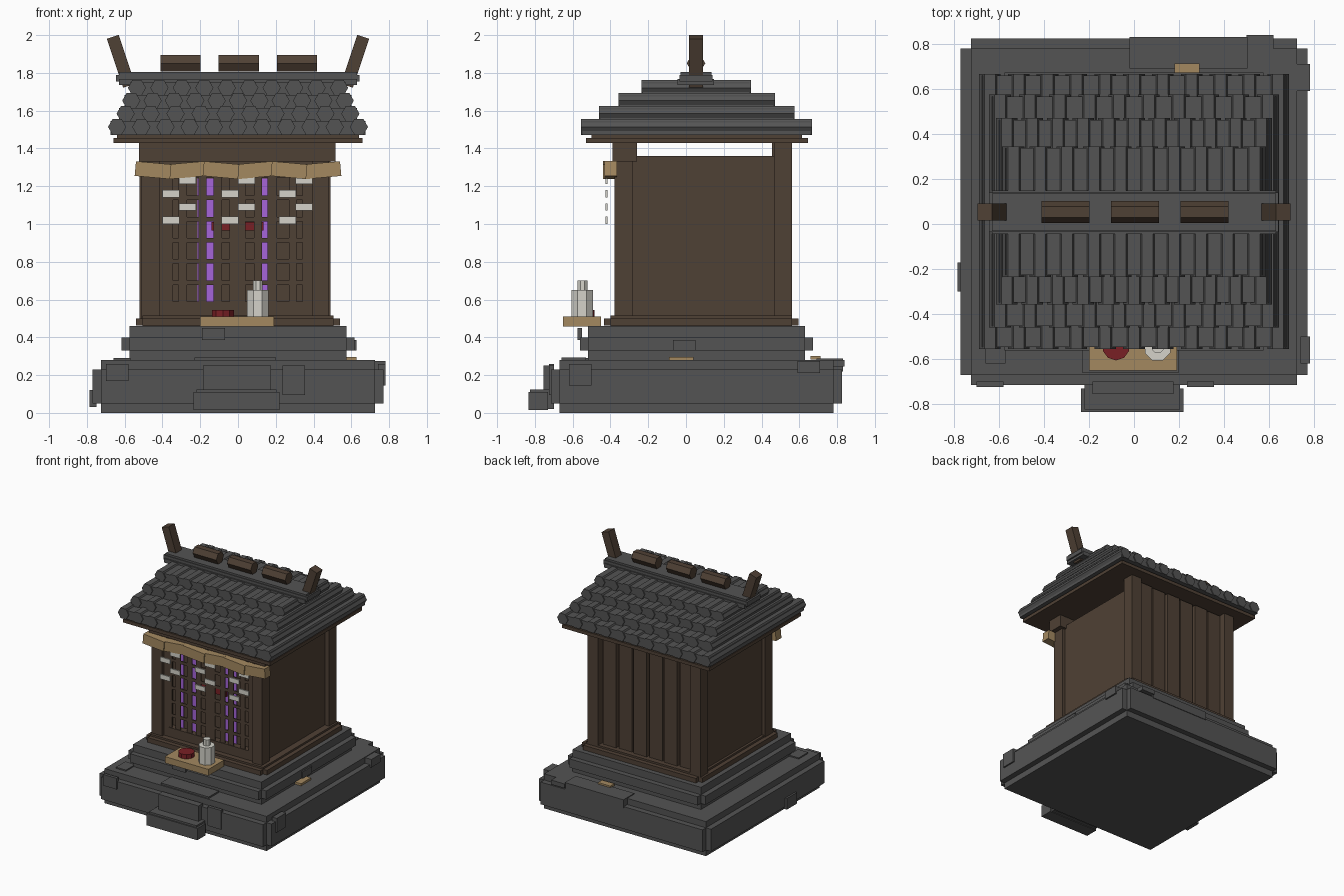
import bpy, bmesh, math
from mathutils import Matrix, Vector

if "Cube" in bpy.data.objects:
    bpy.data.objects.remove(bpy.data.objects["Cube"], do_unlink=True)


def material(name, rgb):
    m = bpy.data.materials.new(name)
    m.use_nodes = True
    m.diffuse_color = (*rgb, 1)
    m.node_tree.nodes["Principled BSDF"].inputs["Base Color"].default_value = (*rgb, 1)
    return m


STONE = material("dark grey stone", (0.088, 0.088, 0.088))
WOOD = material("brown wood", (0.078, 0.052, 0.035))
STRAW = material("straw tan", (0.37, 0.25, 0.118))
PAPER = material("off white", (0.66, 0.65, 0.59))
PURPLE = material("purple cloth", (0.38, 0.13, 0.70))
RED = material("lacquer red", (0.19, 0.014, 0.018))


def finish(name, bm, mat):
    bmesh.ops.recalc_face_normals(bm, faces=bm.faces)
    me = bpy.data.meshes.new(name)
    bm.to_mesh(me)
    bm.free()
    me.materials.append(mat)
    ob = bpy.data.objects.new(name, me)
    bpy.context.collection.objects.link(ob)


def boxes(name, mat, items):
    """Each item: x0, x1, y0, y1, z0, z1 and optionally a tilt about y."""
    bm = bmesh.new()
    for x0, x1, y0, y1, z0, z1, *tilt in items:
        mid = Vector(((x0 + x1) / 2, (y0 + y1) / 2, (z0 + z1) / 2))
        rot = Matrix.Rotation(tilt[0] if tilt else 0, 4, 'Y')
        mat4 = Matrix.Translation(mid) @ rot @ Matrix.Diagonal((x1 - x0, y1 - y0, z1 - z0, 1))
        bmesh.ops.create_cube(bm, size=1, matrix=mat4)
    finish(name, bm, mat)


def prisms(name, mat, items, axis, sides=6):
    """Each item: centre, radius, length of a prism along the given axis."""
    turn = {'X': Matrix.Rotation(math.pi / 2, 4, 'Y'),
            'Y': Matrix.Rotation(math.pi / 2, 4, 'X'),
            'Z': Matrix.Identity(4)}[axis]
    phase = {'X': math.pi / 2, 'Y': 0, 'Z': math.pi / sides}[axis]
    bm = bmesh.new()
    for c, r, length in items:
        rings = []
        for end in (-0.5, 0.5):
            ring = []
            for i in range(sides):
                a = 2 * math.pi * i / sides + phase
                p = turn @ Vector((r * math.cos(a), r * math.sin(a), end * length))
                ring.append(bm.verts.new(Vector(c) + p))
            bm.faces.new(ring)
            rings.append(ring)
        for i in range(sides):
            j = (i + 1) % sides
            bm.faces.new((rings[0][i], rings[0][j], rings[1][j], rings[1][i]))
    finish(name, bm, mat)


def stepped_slab(name, mat, x, y0, y1, z0, z1, lip, band):
    """Block with notched edges: a core and two crossing wider bands."""
    b0, b1 = band
    boxes(name, mat, [(-x, x, y0, y1, z0, z1),
                      (-x - lip, x + lip, y0, y1, b0, b1),
                      (-x, x, y0 - lip, y1 + lip, b0, b1)])


# Stone base, tiers and front steps
stepped_slab("stone_base", STONE, 0.725, -0.67, 0.78, 0, 0.28, 0.045, (0.05, 0.23))
stepped_slab("stone_tier", STONE, 0.575, -0.52, 0.63, 0.28, 0.46, 0.042, (0.33, 0.40))
stepped_slab("floor_sill", WOOD, 0.505, -0.40, 0.56, 0.46, 0.515, 0.035, (0.462, 0.50))
boxes("front_steps", STONE, [(-0.235, 0.22, -0.835, -0.73, 0.015, 0.11),
                             (-0.22, 0.205, -0.825, -0.70, 0.02, 0.125),
                             (-0.185, 0.175, -0.755, -0.70, 0.125, 0.25)])

# Uneven stones set into the base
boxes("base_stones", STONE, [
    (-0.70, -0.58, -0.725, -0.70, 0.17, 0.26), (0.235, 0.355, -0.725, -0.70, 0.095, 0.25),
    (0.74, 0.782, -0.62, -0.50, 0.145, 0.26), (0.70, 0.782, 0.59, 0.71, 0.21, 0.275),
    (-0.785, -0.75, -0.30, -0.17, 0.03, 0.12), (0.50, 0.62, 0.76, 0.84, 0.245, 0.28),
    (-0.02, 0.505, 0.69, 0.83, 0.22, 0.287), (-0.23, 0.20, -0.66, -0.53, 0.27, 0.293),
    (-0.66, -0.57, -0.62, -0.50, 0.27, 0.29), (-0.19, -0.07, -0.575, -0.55, 0.385, 0.45),
    (0.59, 0.628, -0.07, 0.05, 0.33, 0.385)])
boxes("fallen_leaves", STRAW, [(0.18, 0.29, 0.66, 0.712, 0.283, 0.30),
                               (0.57, 0.628, -0.09, 0.04, 0.279, 0.297)])

# Corner posts, walls and beams
boxes("corner_posts", WOOD, [(-0.51, -0.415, -0.378, -0.28, 0.50, 1.41),
                             (0.395, 0.478, -0.378, -0.28, 0.50, 1.41),
                             (-0.522, -0.428, 0.465, 0.56, 0.50, 1.43),
                             (0.396, 0.49, 0.465, 0.56, 0.50, 1.43)])
boxes("front_beam", WOOD, [(-0.525, 0.515, -0.39, -0.26, 1.33, 1.43)])
boxes("side_walls", WOOD, [(x - 0.015, x + 0.015, -0.30, 0.48, 0.50, 1.36)
                           for x in (-0.47, 0.437)])
boxes("back_wall", WOOD, [(-0.44, 0.41, 0.455, 0.475, 0.50, 1.43)])
boxes("back_boards", WOOD, [(-0.424 + 0.137 * i, -0.424 + 0.137 * i + 0.118,
                             0.47, 0.515 + 0.008 * (i % 2), 0.51, 1.42) for i in range(6)])

# Lattice doors with cloth strips and red pulls behind the bars
boxes("door_backing", WOOD, [(-0.43, 0.40, -0.305, -0.285, 0.50, 1.36)])
boxes("cloth_strips", PURPLE, [(a, b, -0.311, -0.304, 0.59, 1.24)
                               for a, b in ((-0.315, -0.271), (-0.215, -0.13), (0.085, 0.205))])
bars = []
for a, b in ((-0.39, -0.345), (-0.315, -0.27), (-0.21, -0.167), (-0.13, -0.085), (-0.045, 0.04),
             (0.085, 0.128), (0.157, 0.207), (0.27, 0.31), (0.345, 0.39)):
    bars.append((a, b, -0.352, -0.344, 0.54, 1.29))
bars += [(-0.388, 0.388, -0.351, -0.343, z - 0.012, z + 0.012)
         for z in [0.69 + 0.112 * i for i in range(5)]]
bars += [(-0.43, 0.40, -0.357, -0.30, z, z + 0.085) for z in (0.505, 1.245)]
bars += [(x, x + 0.06, -0.357, -0.30, 0.51, 1.33) for x in (-0.43, 0.342)]
boxes("door_lattice", WOOD, bars)
boxes("door_pulls", RED, [(-0.14, -0.045, -0.343, -0.33, 0.965, 1.01),
                          (0.04, 0.135, -0.343, -0.33, 0.965, 1.01)])

# Straw rope and hanging paper strips
boxes("straw_rope", STRAW, [(-0.54 + 0.18 * i - 0.004, -0.36 + 0.18 * i + 0.004,
                             -0.44 + 0.008 * (i % 2), -0.372 + 0.008 * (i % 2), 1.246, 1.324,
                             0.09 if i % 2 == 0 else -0.09) for i in range(6)])
papers = []
for x in (-0.312, 0.0, 0.304):
    for i, z in enumerate((1.23, 1.16, 1.09, 1.02)):
        x0 = x if i % 2 == 0 else x - 0.088
        papers.append((x0, x0 + 0.09, -0.426, -0.416, z - 0.019, z + 0.019))
boxes("paper_strips", PAPER, papers)

# Offering tray, bowl and flask
boxes("offering_tray", STRAW, [(-0.20, 0.19, -0.65, -0.45, 0.458, 0.51)])
prisms("offering_bowl", RED, [((-0.08, -0.545, 0.527), 0.061, 0.036)], 'Z', 10)
prisms("flask_body", PAPER, [((0.105, -0.55, 0.58), 0.061, 0.14)], 'Z', 8)
prisms("flask_neck", PAPER, [((0.105, -0.548, 0.674), 0.028, 0.052)], 'Z', 8)

# Eaves board
boxes("eaves", WOOD, [(-0.66, 0.66, -0.53, 0.645, 1.428, 1.455),
                      (-0.64, 0.64, -0.50, 0.615, 1.45, 1.475)])

# Stepped roof: a board and a row of hexagonal tiles on each step
rows = [(-0.555, 0.667, 1.514, 0.64, 11), (-0.46, 0.575, 1.584, 0.595, 10),
        (-0.357, 0.47, 1.653, 0.565, 11), (-0.235, 0.345, 1.721, 0.535, 10)]
boards, tiles = [], []
for y0, y1, z, span, count in rows:
    boards.append((-span - 0.035, span + 0.035, y0 + 0.008, y1 - 0.008, z - 0.042, z + 0.03))
    for i in range(count):
        x = -span + 2 * span * i / (count - 1)
        tiles.append(((x, (y0 + y1) / 2, z), 0.048, y1 - y0))
boxes("roof_boards", STONE, boards)
prisms("roof_tiles", STONE, tiles, 'Y')

# Ridge with logs and crossed end finials
boxes("roof_ridge", STONE, [(-0.63, 0.63, -0.045, 0.148, 1.735, 1.768),
                            (-0.645, 0.642, -0.035, 0.14, 1.755, 1.79),
                            (-0.63, 0.63, -0.03, 0.135, 1.78, 1.805)])
prisms("ridge_logs", WOOD, [((x, 0.053, 1.851), 0.049, 0.212) for x in (-0.304, 0.004, 0.313)], 'X')
boxes("ridge_finials", WOOD, [(s * 0.62 - 0.033, s * 0.62 + 0.033, 0.015, 0.09, 1.725, 1.998, s * 0.32)
                              for s in (-1, 1)])
